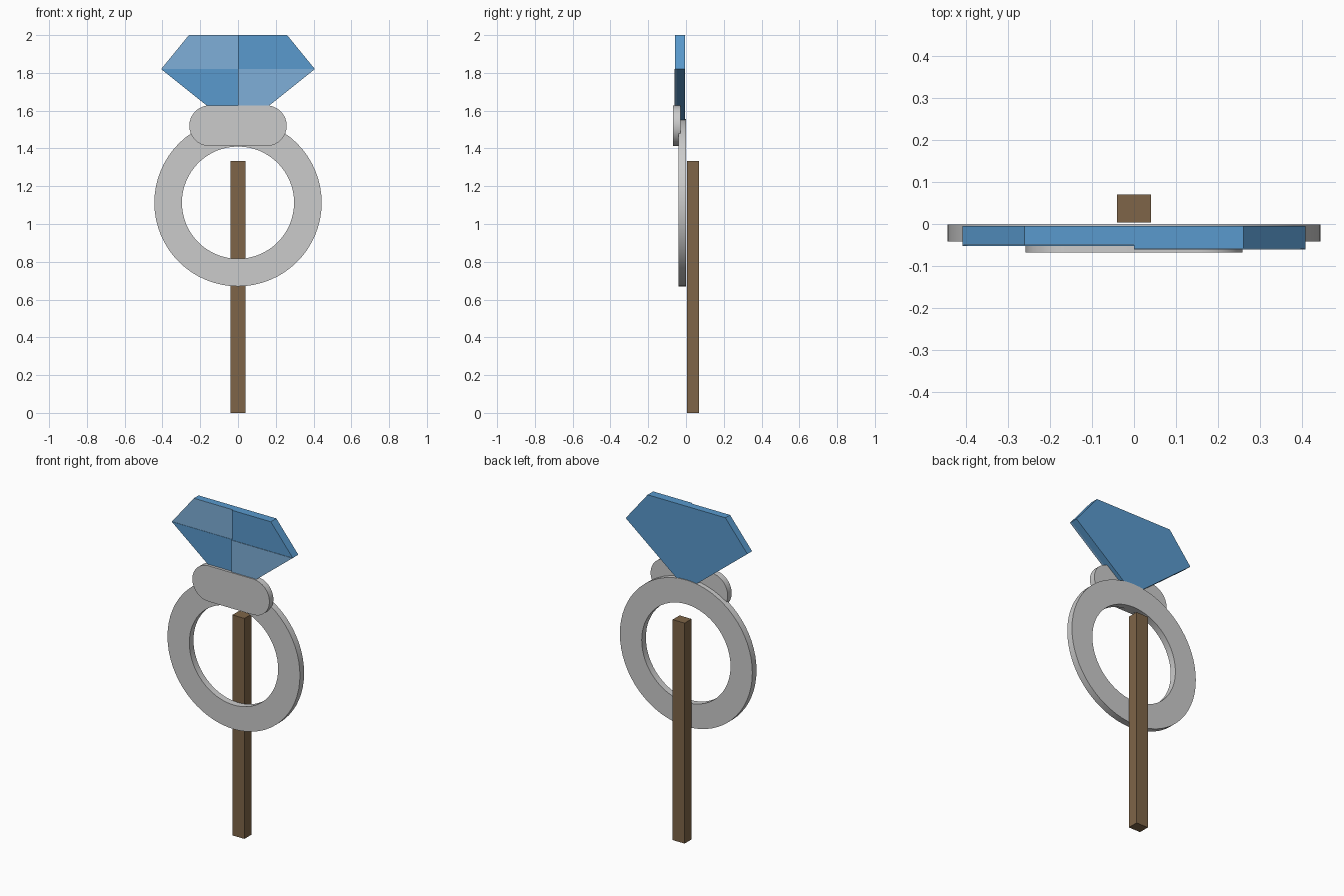
import bpy, bmesh
from math import sin, cos, pi

if "Cube" in bpy.data.objects:
    bpy.data.objects.remove(bpy.data.objects["Cube"])


def material(name, color):
    m = bpy.data.materials.new(name)
    m.diffuse_color = (*color, 1)
    m.use_nodes = True
    m.node_tree.nodes["Principled BSDF"].inputs["Base Color"].default_value = m.diffuse_color
    return m


WOOD = material("wood", (0.21, 0.13, 0.065))
BLUE = material("gem_blue", (0.10, 0.32, 0.61))
PALE = material("gem_pale", (0.21, 0.43, 0.69))


def plate(name, profile, y_front, y_back, mat=None, smooth=False):
    """Extrude an x/z outline from y_front to y_back."""
    bm = bmesh.new()
    face = bm.faces.new([bm.verts.new((x, y_front, z)) for x, z in profile])
    out = bmesh.ops.extrude_face_region(bm, geom=[face])
    moved = [v for v in out["geom"] if isinstance(v, bmesh.types.BMVert)]
    bmesh.ops.translate(bm, verts=moved, vec=(0, y_back - y_front, 0))
    return finish(name, bm, mat, smooth)


def finish(name, bm, mat=None, smooth=False):
    bmesh.ops.recalc_face_normals(bm, faces=bm.faces)
    me = bpy.data.meshes.new(name)
    bm.to_mesh(me)
    bm.free()
    ob = bpy.data.objects.new(name, me)
    bpy.context.collection.objects.link(ob)
    if mat:
        me.materials.append(mat)
    if smooth:
        bpy.ops.object.select_all(action='DESELECT')
        ob.select_set(True)
        bpy.context.view_layer.objects.active = ob
        bpy.ops.object.shade_smooth_by_angle(angle=0.6)
    return ob


# Wooden post
plate("post", [(-0.04, 0), (0.04, 0), (0.04, 1.333), (-0.04, 1.333)], 0.004, 0.07, WOOD)

# Flat ring band: a rectangular section swept around the y axis
N = 64
bm = bmesh.new()
loops = []
for i in range(N):
    a = 2 * pi * i / N
    loops.append([bm.verts.new((r * cos(a), y, 1.113 + r * sin(a)))
                  for r, y in ((0.443, -0.041), (0.443, -0.001), (0.297, -0.001), (0.297, -0.041))])
for i in range(N):
    p, q = loops[i], loops[(i + 1) % N]
    for k in range(4):
        j = (k + 1) % 4
        bm.faces.new((p[k], p[j], q[j], q[k]))
finish("ring_band", bm, smooth=True)

# Pill-shaped setting with semicircular ends
R, HALF = 0.108, 0.15
pill = []
for side, start in ((1, -pi / 2), (-1, pi / 2)):
    for i in range(17):
        a = start + pi * i / 16
        pill.append((side * HALF + R * cos(a), 1.52 + R * sin(a)))
plate("setting", pill, -0.068, -0.03, smooth=True)

# Gem body
GIRDLE, TOP, W, TABLE, TIP = 1.82, 2.0, 0.407, 0.26, 1.495
plate("gem_body", [(0, TIP), (W, GIRDLE), (TABLE, TOP), (-TABLE, TOP), (-W, GIRDLE)],
      -0.048, -0.005, BLUE)

# Gem facets: four thin panels stepping forward, alternating colours
for s, side, up_y, low_y in ((-1, "left", -0.050, -0.052), (1, "right", -0.058, -0.061)):
    plate(f"upper_{side}_facet", [(0, GIRDLE), (s * W, GIRDLE), (s * TABLE, TOP), (0, TOP)],
          up_y, -0.048, PALE if s < 0 else BLUE)
    plate(f"lower_{side}_facet", [(0, TIP), (s * W, GIRDLE), (0, GIRDLE)],
          low_y, -0.048, BLUE if s < 0 else PALE)
